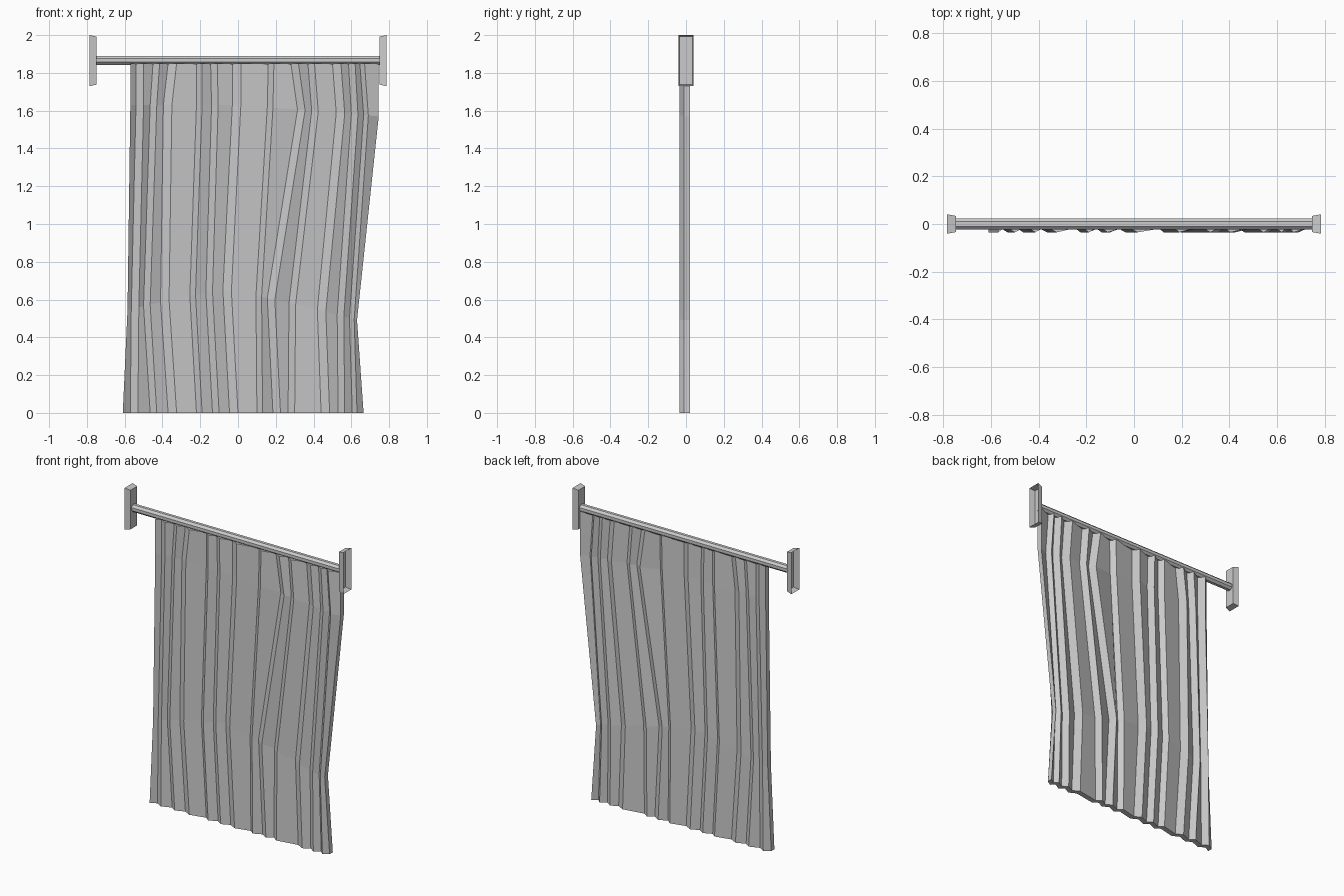
import bpy, bmesh, math
from mathutils import Matrix

if "Cube" in bpy.data.objects:
    bpy.data.objects.remove(bpy.data.objects["Cube"])


def make(name, bm):
    bmesh.ops.recalc_face_normals(bm, faces=bm.faces[:])
    me = bpy.data.meshes.new(name)
    bm.to_mesh(me)
    bm.free()
    ob = bpy.data.objects.new(name, me)
    bpy.context.collection.objects.link(ob)
    return ob


# Rod: eight-sided bar along x
bm = bmesh.new()
rot = Matrix.Rotation(math.pi / 2, 4, 'Y') @ Matrix.Rotation(math.pi / 8, 4, 'Z')
bmesh.ops.create_cone(bm, cap_ends=True, segments=8, radius1=0.025, radius2=0.025,
                      depth=1.5, matrix=Matrix.Translation((0, 0, 1.866)) @ rot)
make("curtain_rod", bm)

# End brackets: tapered shells, open on the wall side
for side, name in ((-1, "left_bracket"), (1, "right_bracket")):
    bm = bmesh.new()
    rings = []
    for x, hy, hz in ((0.748, 0.034, 0.127), (0.785, 0.041, 0.135)):
        rings.append([bm.verts.new((side * x, a * hy, 1.865 + b * hz))
                      for a, b in ((-1, -1), (1, -1), (1, 1), (-1, 1))])
    inner, outer = rings
    bm.faces.new(inner)
    for i in range(4):
        j = (i + 1) % 4
        bm.faces.new((inner[i], inner[j], outer[j], outer[i]))
    ob = make(name, bm)
    if sum(p.normal.x * side for p in ob.data.polygons) > 0:
        ob.data.flip_normals()

# Curtain: x of each pleat valley at four heights, preceded by the left edge
rows = (
    (-.57, -.54, -.45, -.37, -.22, -.145, -.03, .16, .28, .37, .50, .585, .645, .745),
    (-.57, -.54, -.465, -.395, -.22, -.14, -.03, .155, .315, .39, .52, .60, .665, .745),
    (-.585, -.565, -.50, -.41, -.255, -.17, -.08, .095, .155, .27, .42, .525, .59, .63),
    (-.61, -.57, -.465, -.37, -.22, -.135, -.045, .10, .185, .265, .44, .53, .605, .665),
)
fold_width = (.04, .035, .045, .03, .035, .045, .03, .04, .035, .045, .035, .025)
PEAK, VALLEY, THICK = -0.035, -0.011, 0.033


def height(row, x):
    # The two bends drift in height across the cloth
    upper = 1.63 - 0.06 * max(0, x) / 0.745
    lower = 0.65 - 0.24 * abs(x + 0.08) ** 1.2
    return (1.85, upper, lower, 0)[row]


bm = bmesh.new()
front, back = [], []
for r, row in enumerate(rows):
    line = [(row[0], PEAK)]
    for x, w in zip(row[1:], fold_width):
        line += [(x, VALLEY), (x + w, PEAK)]
    line.append((row[-1], VALLEY))
    front.append([bm.verts.new((x, y, height(r, x))) for x, y in line])
    back.append([bm.verts.new((x, y + THICK, height(r, x))) for x, y in line])

n = len(front[0])
for r in range(3):
    for i in range(n - 1):
        for g in (front, back):
            bm.faces.new((g[r][i], g[r][i + 1], g[r + 1][i + 1], g[r + 1][i]))
    for i in (0, n - 1):
        bm.faces.new((front[r][i], back[r][i], back[r + 1][i], front[r + 1][i]))
for r in (0, 3):
    for i in range(n - 1):
        bm.faces.new((front[r][i], front[r][i + 1], back[r][i + 1], back[r][i]))
make("curtain", bm)
